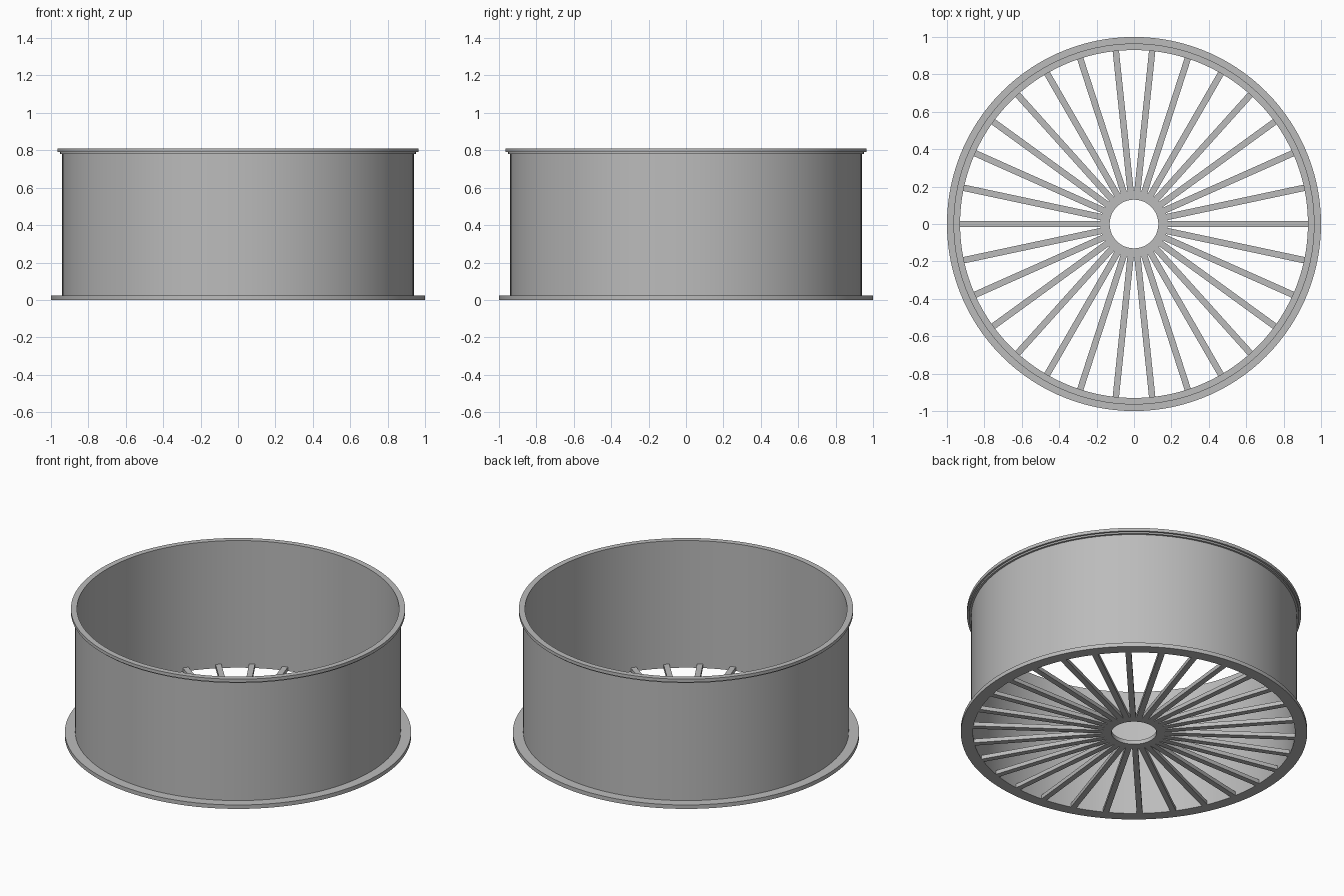
import bpy
import bmesh
from math import pi, radians
from mathutils import Matrix, Vector

cube = bpy.data.objects.get("Cube")
if cube:
    bpy.data.objects.remove(cube)

SPOKES = 30
SEGMENTS = 120
FLOOR = 0.025          # thickness of flange, hub and spokes

metal = bpy.data.materials.new("light grey")
metal.use_nodes = True
grey = (0.5, 0.5, 0.5, 1)
metal.diffuse_color = grey
metal.node_tree.nodes["Principled BSDF"].inputs["Base Color"].default_value = grey


def finish(name, bm, smooth=False):
    bmesh.ops.recalc_face_normals(bm, faces=bm.faces)
    mesh = bpy.data.meshes.new(name)
    bm.to_mesh(mesh)
    bm.free()
    mesh.materials.append(metal)
    obj = bpy.data.objects.new(name, mesh)
    bpy.context.collection.objects.link(obj)
    if smooth:
        bpy.ops.object.select_all(action="DESELECT")
        obj.select_set(True)
        bpy.context.view_layer.objects.active = obj
        bpy.ops.object.shade_smooth_by_angle(angle=radians(30))
    return obj


def lathe(name, profile):
    """Spin a closed (radius, height) outline around the z axis."""
    bm = bmesh.new()
    verts = [bm.verts.new((r, 0, z)) for r, z in profile]
    edges = [bm.edges.new((v, verts[i - 1])) for i, v in enumerate(verts)]
    bmesh.ops.spin(bm, geom=verts + edges, cent=(0, 0, 0), axis=(0, 0, 1),
                   angle=2 * pi, steps=SEGMENTS, use_merge=True)
    bmesh.ops.remove_doubles(bm, verts=bm.verts, dist=0.0001)
    return finish(name, bm, smooth=True)


# Drum wall with the wide bottom flange and the stepped top lip
lathe("rim", [(0.93, 0), (1, 0), (1, FLOOR), (0.94, FLOOR),
              (0.94, 0.78), (0.953, 0.78), (0.953, 0.79),
              (0.965, 0.79), (0.965, 0.81), (0.93, 0.81)])

# Hub ring
lathe("hub", [(0.13, 0), (0.18, 0), (0.18, FLOOR), (0.13, FLOOR)])

# Radial spokes, from inside the hub ring to the rim
inner, outer, width = 0.15, 0.933, 0.034
bm = bmesh.new()
for i in range(SPOKES):
    place = (Matrix.Rotation(2 * pi * i / SPOKES, 4, "Z")
             @ Matrix.Translation(((inner + outer) / 2, 0, FLOOR / 2))
             @ Matrix.Diagonal(Vector((outer - inner, width, FLOOR, 1))))
    bmesh.ops.create_cube(bm, size=1, matrix=place)
finish("spokes", bm)
